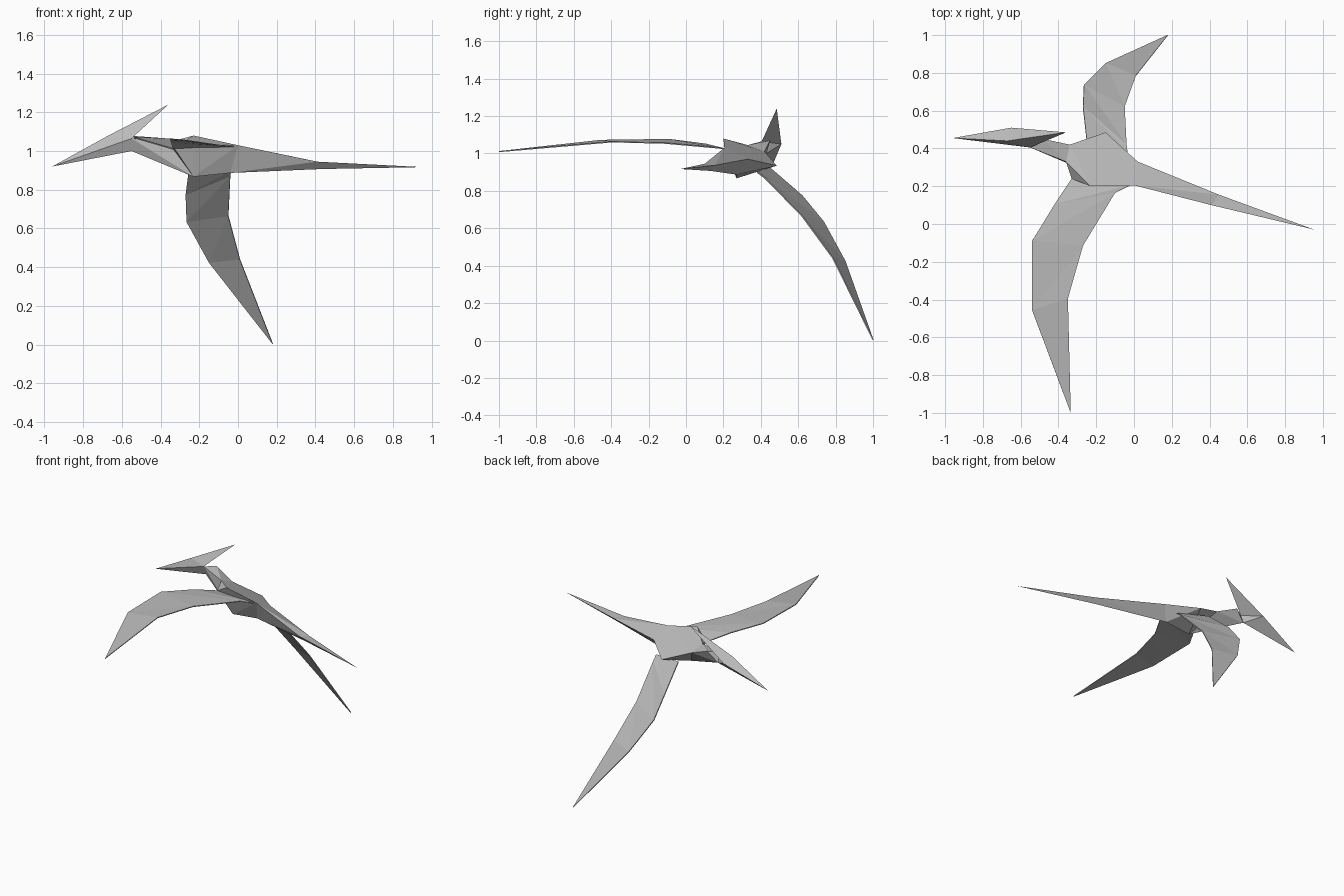
import bpy
import bmesh

if "Cube" in bpy.data.objects:
    bpy.data.objects.remove(bpy.data.objects["Cube"], do_unlink=True)

GREY = (0.5, 0.5, 0.5, 1)
grey = bpy.data.materials.new("plain grey")
grey.use_nodes = True
grey.diffuse_color = GREY
grey.node_tree.nodes["Principled BSDF"].inputs["Base Color"].default_value = GREY


def finish(name, bm):
    bmesh.ops.recalc_face_normals(bm, faces=bm.faces)
    mesh = bpy.data.meshes.new(name)
    bm.to_mesh(mesh)
    bm.free()
    mesh.materials.append(grey)
    obj = bpy.data.objects.new(name, mesh)
    bpy.context.collection.objects.link(obj)
    return obj


def faceted(name, *points):
    """Low-poly solid stretched over a few corner points."""
    bm = bmesh.new()
    verts = [bm.verts.new(p) for p in points]
    result = bmesh.ops.convex_hull(bm, input=verts)
    loose = [v for v in bm.verts if not v.link_faces]
    bmesh.ops.delete(bm, geom=loose, context='VERTS')
    return finish(name, bm)


def wing(name, leading, trailing, tip):
    """Thin skin between a leading and a trailing edge, closing at a tip."""
    bm = bmesh.new()
    front = [bm.verts.new(p) for p in leading]
    back = [bm.verts.new(p) for p in trailing]
    end = bm.verts.new(tip)
    for i in range(len(front) - 1):
        bm.faces.new((front[i], front[i + 1], back[i]))
        bm.faces.new((front[i + 1], back[i + 1], back[i]))
    bm.faces.new((front[-1], end, back[-1]))
    obj = finish(name, bm)
    skin = obj.modifiers.new("thickness", 'SOLIDIFY')
    skin.thickness = 0.006
    skin.offset = 0
    return obj


# Shared joints of the head and neck
beak_tip = (-0.96, 0.455, 0.92)
brow = (-0.67, 0.44, 1.08)
crest_tip = (-0.36, 0.485, 1.24)
cheek_near = (-0.55, 0.405, 1.065)
cheek_far = (-0.65, 0.51, 1.05)
jaw = (-0.55, 0.43, 1.0)
nape = (-0.48, 0.45, 1.07)

# Shared joints of the body
collar_near = (-0.36, 0.33, 1.045)
collar_far = (-0.34, 0.42, 1.01)
shoulder_near = (-0.23, 0.2, 1.08)
shoulder_far = (-0.15, 0.485, 0.935)
hip_near = (0, 0.205, 1.03)
hip_far = (0.02, 0.33, 0.97)
chest = (-0.23, 0.27, 0.867)
belly = (-0.04, 0.27, 0.887)
armpit = (-0.33, 0.24, 1.015)

# Tail joint
tail_mid = [(0.41, 0.10, 0.945), (0.45, 0.155, 0.937), (0.43, 0.13, 0.907)]

# Head, neck, body and tail
faceted("beak", beak_tip, brow, cheek_near, cheek_far, jaw)
faceted("crest", brow, crest_tip, cheek_near, cheek_far)
faceted("neck", cheek_near, nape, jaw, collar_near, collar_far, chest)
faceted("body", collar_near, collar_far, shoulder_near, shoulder_far,
        hip_near, hip_far, chest, belly, armpit)
faceted("tail_base", hip_near, hip_far, belly, *tail_mid)
faceted("tail_end", (0.955, -0.03, 0.917), *tail_mid)

# Wings
wing("raised_wing",
     [armpit, (-0.42, 0.105, 1.05), (-0.54, -0.09, 1.075), (-0.54, -0.455, 1.07)],
     [(-0.02, 0.205, 1.025), (-0.10, 0.165, 1.03), (-0.27, -0.115, 1.055), (-0.35, -0.395, 1.062)],
     (-0.335, -1, 1.01))
wing("lowered_wing",
     [(-0.25, 0.44, 0.93), (-0.27, 0.62, 0.775), (-0.265, 0.735, 0.635), (-0.15, 0.85, 0.425)],
     [(-0.035, 0.38, 0.9), (-0.04, 0.42, 0.87), (-0.05, 0.62, 0.665), (0.01, 0.785, 0.44)],
     (0.18, 1, 0.003))
